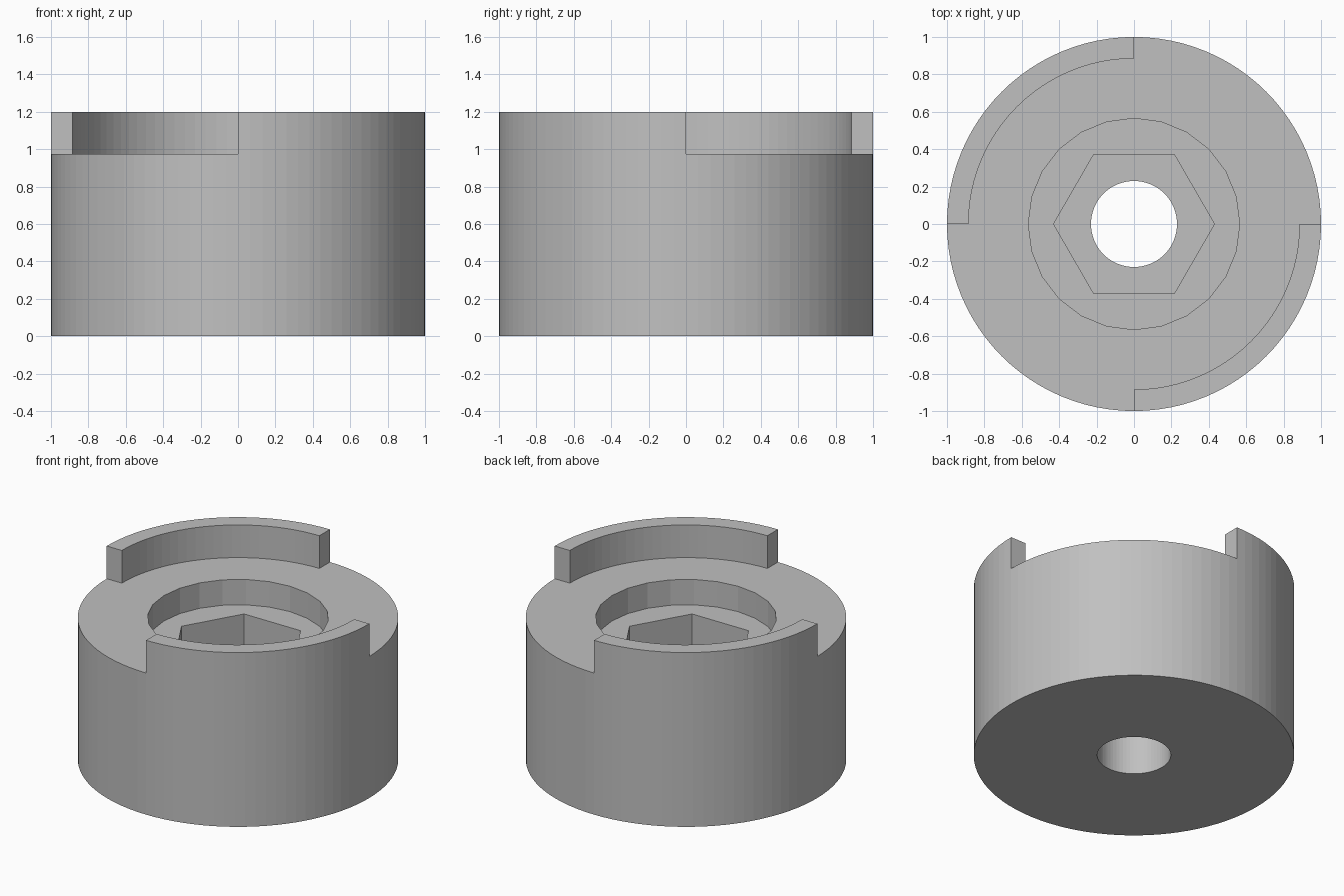
import bpy

cube = bpy.data.objects.get("Cube")
if cube:
    bpy.data.objects.remove(cube, do_unlink=True)

RADIUS, HEIGHT = 1.0, 1.2
TAB_INNER, DECK = 0.885, 0.975      # inside of the raised tabs, and their foot
RECESS_R, RECESS_Z = 0.565, 0.8
HEX_R, HEX_Z = 0.43, 0.4
BORE_R = 0.23
CLEAR = 1.4                         # cutters reach above the top

# Single grey material
grey = bpy.data.materials.new("plain grey")
grey.use_nodes = True
colour = (0.53, 0.53, 0.53, 1)
grey.diffuse_color = colour
grey.node_tree.nodes["Principled BSDF"].inputs["Base Color"].default_value = colour


def prism(name, sides, radius, bottom, top, turn=0.0):
    bpy.ops.mesh.primitive_cylinder_add(
        vertices=sides, radius=radius, depth=top - bottom,
        location=(0, 0, (bottom + top) / 2), rotation=(0, 0, turn))
    obj = bpy.context.object
    obj.name = name
    obj.data.materials.append(grey)
    return obj


def quarter_block(name, side):
    size = 1.2
    bpy.ops.mesh.primitive_cube_add(
        size=1, location=(side * size / 2, side * size / 2, (DECK + CLEAR) / 2))
    obj = bpy.context.object
    obj.name = name
    obj.scale = (size, size, CLEAR - DECK)
    obj.data.materials.append(grey)
    return obj


def cut(body, cutter):
    mod = body.modifiers.new(cutter.name, 'BOOLEAN')
    mod.operation = 'DIFFERENCE'
    mod.solver = 'EXACT'
    mod.object = cutter
    bpy.context.view_layer.objects.active = body
    bpy.ops.object.modifier_apply(modifier=mod.name)
    bpy.data.objects.remove(cutter, do_unlink=True)


# Full-height drum, then everything else is cut away
body = prism("coupling_body", 96, RADIUS, 0, HEIGHT)

# Space inside the tabs, and the two open quarters between them
cut(body, prism("deck_cutter", 96, TAB_INNER, DECK, CLEAR))
for side in (-1, 1):
    cut(body, quarter_block("quarter_cutter", side))

# Round recess, hexagonal pocket with corners on x, and through bore
cut(body, prism("recess_cutter", 24, RECESS_R, RECESS_Z, CLEAR))
cut(body, prism("hex_cutter", 6, HEX_R, HEX_Z, CLEAR, turn=3.14159265 / 2))
cut(body, prism("bore_cutter", 64, BORE_R, -0.2, CLEAR))
